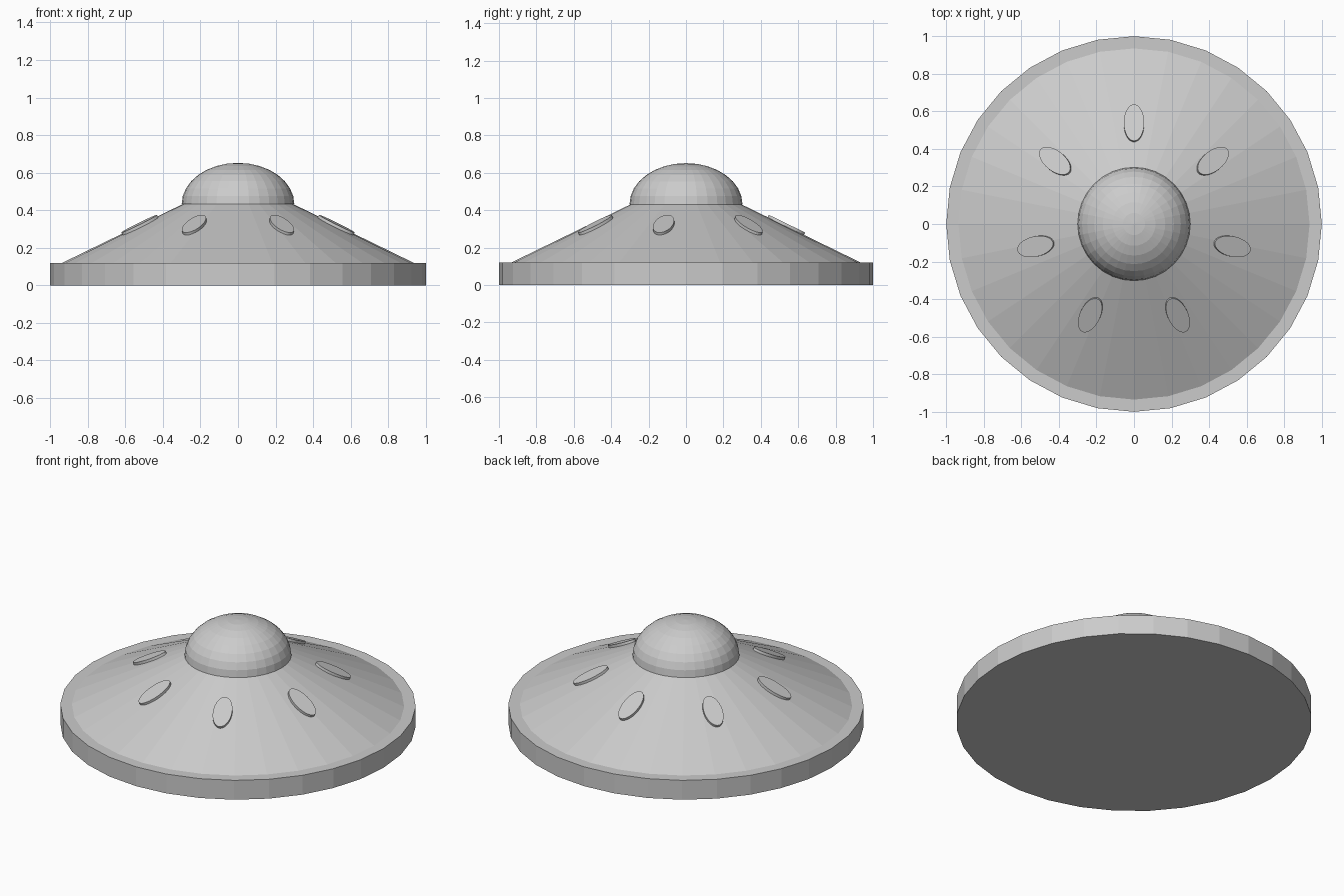
import bpy, bmesh
from math import pi, cos, sin, atan2
from mathutils import Matrix, Vector

if "Cube" in bpy.data.objects:
    bpy.data.objects.remove(bpy.data.objects["Cube"])

SIDES = 32
RIM_H = 0.12
CONE_R, TOP_R, TOP_Z = 0.935, 0.295, 0.432


def finish(bm, name):
    bmesh.ops.recalc_face_normals(bm, faces=bm.faces)
    mesh = bpy.data.meshes.new(name)
    bm.to_mesh(mesh)
    bm.free()
    obj = bpy.data.objects.new(name, mesh)
    bpy.context.collection.objects.link(obj)
    return obj


def frustum(name, r1, r2, z1, z2):
    bm = bmesh.new()
    bmesh.ops.create_cone(bm, cap_ends=True, segments=SIDES, radius1=r1, radius2=r2,
                          depth=z2 - z1, matrix=Matrix.Translation((0, 0, (z1 + z2) / 2)))
    return finish(bm, name)


# Flat rim disc and sloping hull
frustum("rim_disc", 1.0, 1.0, 0, RIM_H)
frustum("sloped_hull", CONE_R, TOP_R, RIM_H, TOP_Z)

# Squashed half-sphere cockpit
bm = bmesh.new()
bmesh.ops.create_uvsphere(bm, u_segments=SIDES, v_segments=16, radius=1)
bmesh.ops.bisect_plane(bm, geom=bm.verts[:] + bm.edges[:] + bm.faces[:],
                       plane_co=(0, 0, 0), plane_no=(0, 0, 1), clear_inner=True, dist=1e-4)
bmesh.ops.holes_fill(bm, edges=[e for e in bm.edges if e.is_boundary], sides=0)
bmesh.ops.transform(bm, verts=bm.verts,
                    matrix=Matrix.Translation((0, 0, TOP_Z)) @ Matrix.Diagonal((0.3, 0.302, 0.22, 1)))
finish(bm, "cockpit_dome")

# Seven oval portholes lying on the slope
tilt = atan2(TOP_Z - RIM_H, CONE_R - TOP_R)
PORT_R, OUT, THICK = 0.534, 0.014, 0.034
port_z = RIM_H + (CONE_R - PORT_R) * (TOP_Z - RIM_H) / (CONE_R - TOP_R)
for i in range(7):
    bm = bmesh.new()
    bmesh.ops.create_cone(bm, cap_ends=True, segments=SIDES, radius1=1, radius2=1, depth=1)
    place = (Matrix.Rotation(pi / 2 + i * 2 * pi / 7, 4, 'Z')
             @ Matrix.Translation((PORT_R, 0, port_z))
             @ Matrix.Rotation(tilt, 4, 'Y')
             @ Matrix.Translation((0, 0, OUT - THICK / 2))
             @ Matrix.Diagonal((0.108, 0.054, THICK, 1)))
    bmesh.ops.transform(bm, verts=bm.verts, matrix=place)
    finish(bm, f"porthole_{i + 1}")
